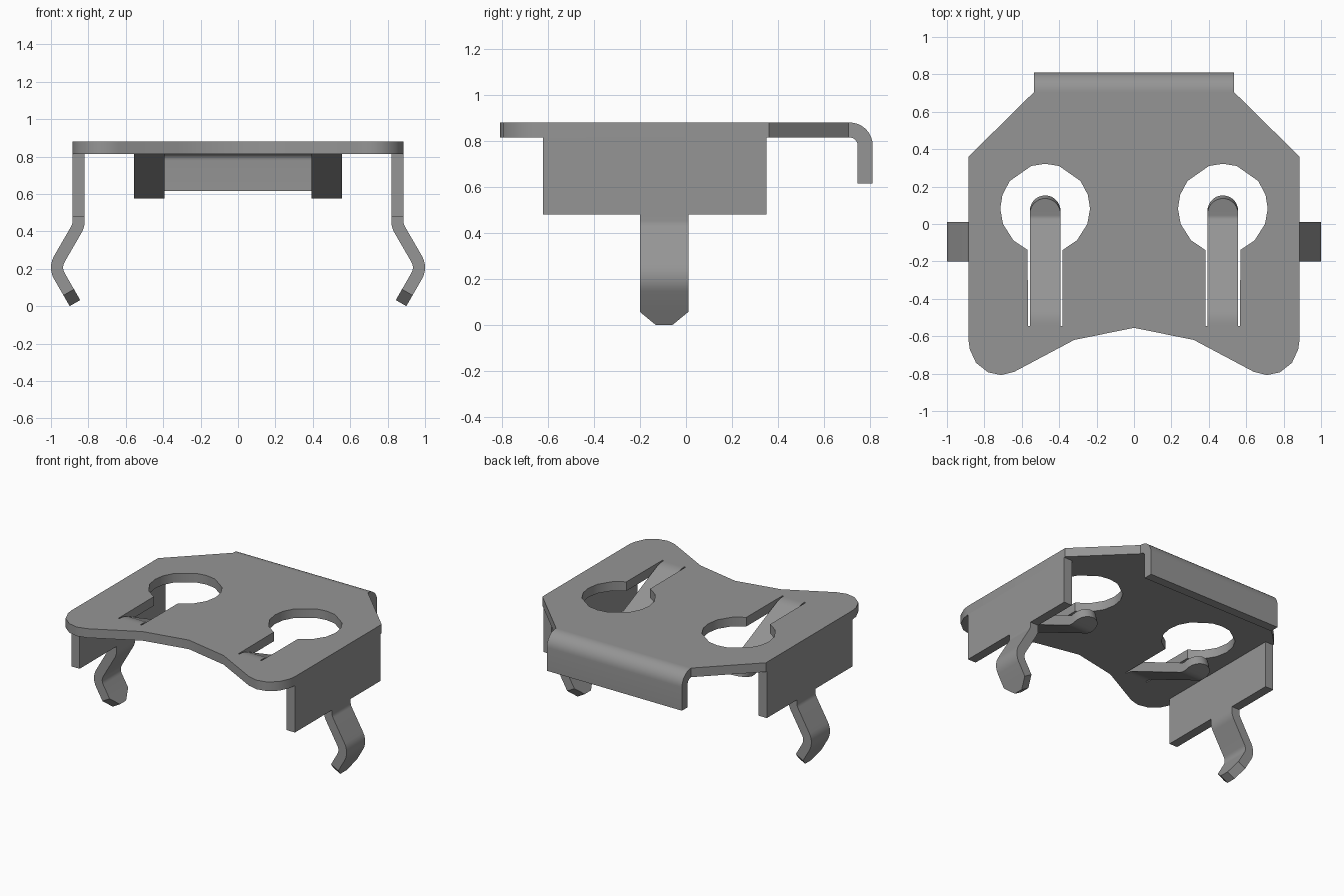
import bpy, bmesh, math
from mathutils import Vector

cube = bpy.data.objects.get("Cube")
if cube:
    bpy.data.objects.remove(cube, do_unlink=True)

TOP, T = 0.88, 0.065           # top of the sheet and its thickness
MID = TOP - T / 2

metal = bpy.data.materials.new("grey_metal")
metal.use_nodes = True
GREY = (0.3, 0.3, 0.3, 1)
metal.diffuse_color = GREY
metal.node_tree.nodes["Principled BSDF"].inputs["Base Color"].default_value = GREY


def finish(name, bm):
    """Turn a bmesh into a smooth-by-angle metal object."""
    bmesh.ops.recalc_face_normals(bm, faces=bm.faces)
    me = bpy.data.meshes.new(name)
    bm.to_mesh(me)
    bm.free()
    ob = bpy.data.objects.new(name, me)
    bpy.context.collection.objects.link(ob)
    me.materials.append(metal)
    bpy.ops.object.select_all(action='DESELECT')
    ob.select_set(True)
    bpy.context.view_layer.objects.active = ob
    bpy.ops.object.shade_smooth_by_angle(angle=math.radians(30))
    return ob


def fillet(points, steps=6):
    """Round the corners of a path of (u, v, radius) points."""
    out = []
    for i, (u, v, r) in enumerate(points):
        p = Vector((u, v))
        if r == 0:
            out.append(p)
            continue
        a = (Vector(points[i - 1][:2]) - p).normalized()
        b = (Vector(points[i + 1][:2]) - p).normalized()
        half = a.angle(b) / 2
        centre = p + (a + b).normalized() * (r / math.sin(half))
        t = r / math.tan(half)
        start, end = p + a * t - centre, p + b * t - centre
        sweep = start.angle(end)
        for k in range(steps + 1):
            f = k / steps
            out.append(centre + (start * math.sin((1 - f) * sweep)
                                 + end * math.sin(f * sweep)) / math.sin(sweep))
    return out


def ribbon(name, path, half_width, place):
    """Bent sheet strip along a path; place(u, v, w) maps it into space."""
    bm = bmesh.new()
    rings = []
    for i, p in enumerate(path):
        d_in = (p - path[i - 1]).normalized() if i else None
        d_out = (path[i + 1] - p).normalized() if i < len(path) - 1 else None
        d = ((d_in or d_out) + (d_out or d_in)).normalized()
        n = Vector((-d.y, d.x)) * T / 2
        w = half_width(p)
        rings.append([bm.verts.new(place(q.x, q.y, s)) for q, s in
                      ((p + n, -w), (p + n, w), (p - n, w), (p - n, -w))])
    for a, b in zip(rings, rings[1:]):
        for k in range(4):
            bm.faces.new((a[k], a[(k + 1) % 4], b[(k + 1) % 4], b[k]))
    bm.faces.new(rings[0])
    bm.faces.new(rings[-1])
    return finish(name, bm)


# Top plate: mirrored outline with two keyhole openings
HX, HY, HR, SLOT, ROOT = 0.475, 0.082, 0.24, 0.092, -0.545
right = [(0.32, -0.62), (0.64, -0.79), (0.71, -0.808), (0.78, -0.793),
         (0.845, -0.742), (0.878, -0.67), (0.885, -0.62), (0.885, 0.36),
         (0.535, 0.705)]
outline = [(0, -0.555)] + right + [(-x, y) for x, y in reversed(right)]
arc = [(HR * math.cos(math.radians(a)), HR * math.sin(math.radians(a)))
       for a in (-67, -45, -20, 0, 18, 38, 72)]
half = [(SLOT, ROOT - HY)] + arc
keyhole = half + [(0, HR)] + [(-x, y) for x, y in reversed(half)]

bm = bmesh.new()
loops = [outline] + [[(s * HX + x, HY + y) for x, y in keyhole] for s in (-1, 1)]
edges = []
for loop in loops:
    vs = [bm.verts.new((x, y, TOP - T)) for x, y in loop]
    edges += [bm.edges.new((vs[i - 1], vs[i])) for i in range(len(vs))]
bmesh.ops.triangle_fill(bm, edges=edges, use_beauty=True, normal=(0, 0, 1))
ext = bmesh.ops.extrude_face_region(bm, geom=bm.faces[:])
bmesh.ops.translate(bm, vec=(0, 0, T),
                    verts=[g for g in ext["geom"] if isinstance(g, bmesh.types.BMVert)])
finish("top_plate", bm)

# Rear flange, bent downwards
ribbon("rear_flange",
       fillet([(0.705, MID, 0), (0.7775, MID, 0.0675), (0.7775, 0.615, 0)], 8),
       lambda p: 0.535, lambda u, v, w: (w, u, v))

# Spring tongue path: slopes down, then turns up at a rounded tip
TW, TC = 0.082, 0.0625
tip = [(TC + TW * math.sin(math.radians(a))) for a in (10, 25, 40, 53, 65, 75, 83, 88)]
tongue = fillet([(ROOT, MID, 0), (-0.50, MID, 0.15), (0.03, 0.605, 0.07)]
                + [(y, 0.605 + (y - 0.03) * 0.26, 0) for y in tip])


def tongue_width(p):
    return TW if p.x < TC else math.sqrt(max(TW ** 2 - (p.x - TC) ** 2, 1e-6))


# Side leg path: kinks outwards then back in to a tapered tip
leg = fillet([(0.8525, 0.48, 0), (0.8525, 0.43, 0.09), (0.9815, 0.207, 0.09),
              (0.905, 0.0742, 0), (0.872, 0.0165, 0)])


def leg_width(p):
    return min(0.105, 0.035 + max(0, p.y - 0.0165) / 0.0577 * 0.07)


for s, side in ((1, "left"), (-1, "right")):
    ribbon(side + "_spring_tongue", tongue, tongue_width,
           lambda u, v, w: (s * HX + w, u, v))
    ribbon(side + "_leg", leg, leg_width,
           lambda u, v, w: (s * u, -0.095 + w, v))
    # Side wall below the plate
    bm = bmesh.new()
    bmesh.ops.create_cube(bm, size=1)
    bmesh.ops.scale(bm, vec=(T, 0.97, TOP - T - 0.48), verts=bm.verts)
    bmesh.ops.translate(bm, vec=(s * 0.8525, -0.135, (TOP - T + 0.48) / 2), verts=bm.verts)
    finish(side + "_wall", bm)
